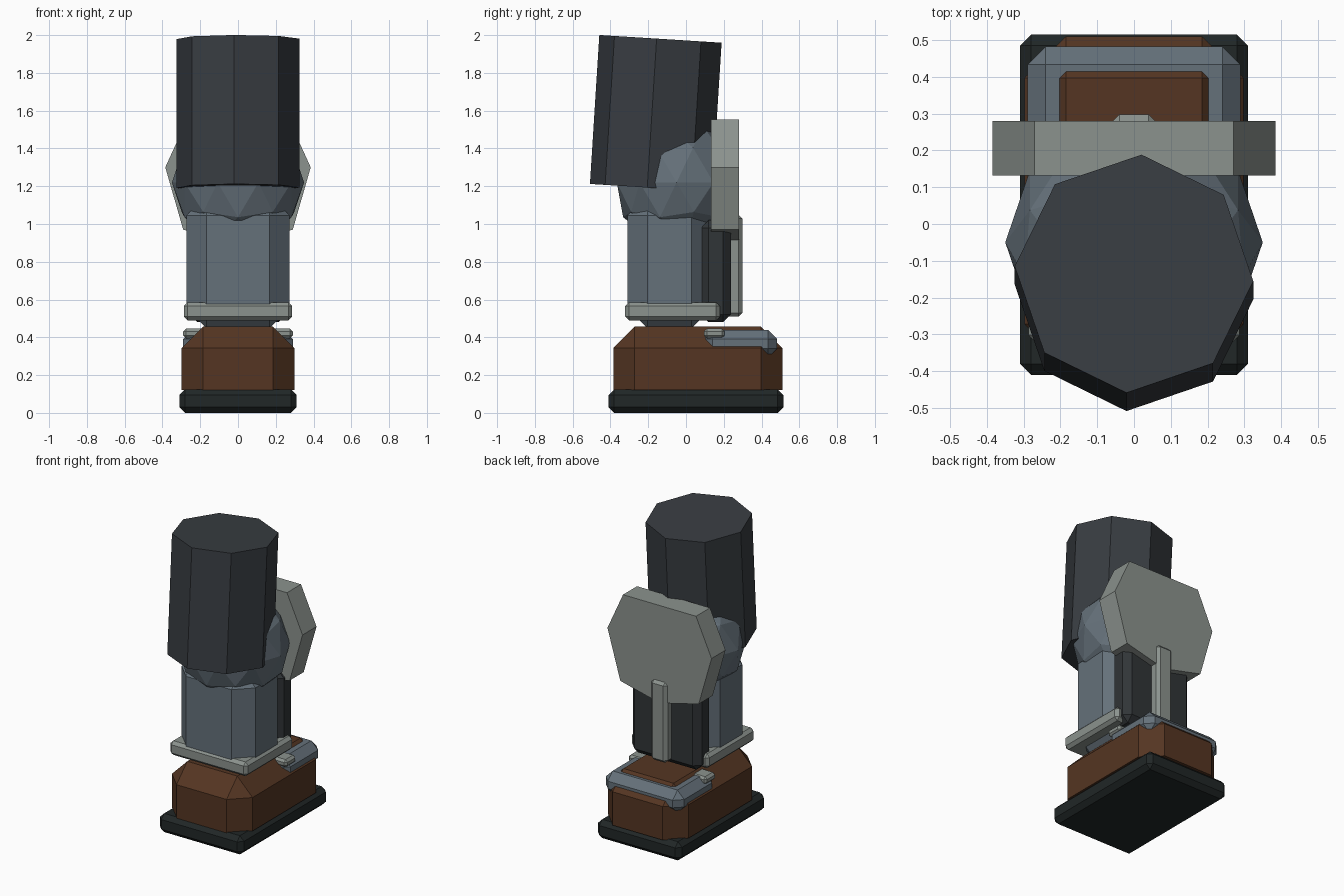
import bpy, bmesh, math
from mathutils import Matrix, Vector

if "Cube" in bpy.data.objects:
    bpy.data.objects.remove(bpy.data.objects["Cube"])


def material(name, rgb):
    m = bpy.data.materials.new(name)
    m.diffuse_color = (*rgb, 1)
    m.use_nodes = True
    m.node_tree.nodes["Principled BSDF"].inputs["Base Color"].default_value = m.diffuse_color
    return m


BLACK = material("rubber_black", (0.015, 0.02, 0.02))
BROWN = material("leather_brown", (0.09, 0.036, 0.016))
BLUE = material("steel_blue", (0.13, 0.165, 0.195))
LIGHT = material("light_grey", (0.26, 0.29, 0.27))
DARK = material("dark_cloth", (0.04, 0.046, 0.054))
GUARD = material("guard_dark", (0.03, 0.035, 0.038))


def finish(name, bm, mat):
    bmesh.ops.recalc_face_normals(bm, faces=bm.faces)
    me = bpy.data.meshes.new(name)
    bm.to_mesh(me)
    bm.free()
    me.materials.append(mat)
    ob = bpy.data.objects.new(name, me)
    bpy.context.collection.objects.link(ob)
    return ob


def chamfer_box(name, hx, y, z, bevel, mat, bevel_bottom=True):
    """Box symmetric in x, with single-segment chamfered edges."""
    bm = bmesh.new()
    size = (2 * hx, y[1] - y[0], z[1] - z[0])
    centre = Vector((0, sum(y) / 2, sum(z) / 2))
    bmesh.ops.create_cube(bm, size=1, matrix=Matrix.Translation(centre) @ Matrix.Diagonal((*size, 1)))
    edges = [e for e in bm.edges
             if bevel_bottom or max(v.co.z for v in e.verts) > centre.z]
    bmesh.ops.bevel(bm, geom=edges, offset=bevel, segments=1, profile=0.5, affect='EDGES')
    return finish(name, bm, mat)


# Boot: sole, upper, toe cap and strap
chamfer_box("sole", 0.31, (-0.41, 0.515), (0.0, 0.125), 0.03, BLACK)
chamfer_box("boot_upper", 0.298, (-0.385, 0.51), (0.12, 0.457), 0.113, BROWN, False)
chamfer_box("toe_cap", 0.29, (0.09, 0.483), (0.29, 0.44), 0.05, BLUE)
chamfer_box("boot_strap", 0.29, (0.095, 0.205), (0.395, 0.446), 0.015, LIGHT)

# Shin: armour, ankle band, guard and its ridge
chamfer_box("shin", 0.273, (-0.31, 0.135), (0.45, 1.15), 0.105, BLUE)
chamfer_box("ankle_band", 0.287, (-0.322, 0.18), (0.49, 0.585), 0.02, LIGHT)
chamfer_box("shin_guard", 0.255, (0.08, 0.237), (0.48, 1.02), 0.04, GUARD)
chamfer_box("guard_ridge", 0.06, (0.2, 0.298), (0.51, 1.05), 0.02, LIGHT)

# Knee ball
bm = bmesh.new()
bmesh.ops.create_icosphere(bm, subdivisions=2, radius=0.35,
                           matrix=Matrix.Translation((0, -0.05, 1.22))
                           @ Matrix.Diagonal((1, 0.95, 1, 1))
                           @ Matrix.Rotation(-math.pi / 2, 4, 'Z'))
finish("knee_joint", bm, BLUE)

# Knee plate: seven-sided outline extruded along y
half = [(0.27, 1.552), (0.385, 1.3), (0.29, 0.97)]
outline = half + [(0, 0.9)] + [(-x, z) for x, z in reversed(half)]
bm = bmesh.new()
face = bm.faces.new([bm.verts.new((x, 0.132, z)) for x, z in outline])
ext = bmesh.ops.extrude_face_region(bm, geom=[face], use_keep_orig=True)
bmesh.ops.translate(bm, vec=(0, 0.148, 0),
                    verts=[v for v in ext["geom"] if isinstance(v, bmesh.types.BMVert)])
finish("knee_plate", bm, LIGHT)

# Thigh: tilted octagonal prism
bm = bmesh.new()
bmesh.ops.create_cone(bm, cap_ends=True, segments=8, radius1=0.325, radius2=0.325, depth=0.79)
# align one corner with +y, then turn and tilt slightly
first = max(bm.verts, key=lambda v: v.co.y).co
offset = math.pi / 2 - math.atan2(first.y, first.x)
bmesh.ops.transform(bm, verts=bm.verts,
                    matrix=Matrix.Translation((0, -0.16, 1.586))
                    @ Matrix.Rotation(math.radians(-3.6), 4, 'X')
                    @ Matrix.Rotation(offset - math.radians(3.6), 4, 'Z'))
finish("thigh", bm, DARK)
